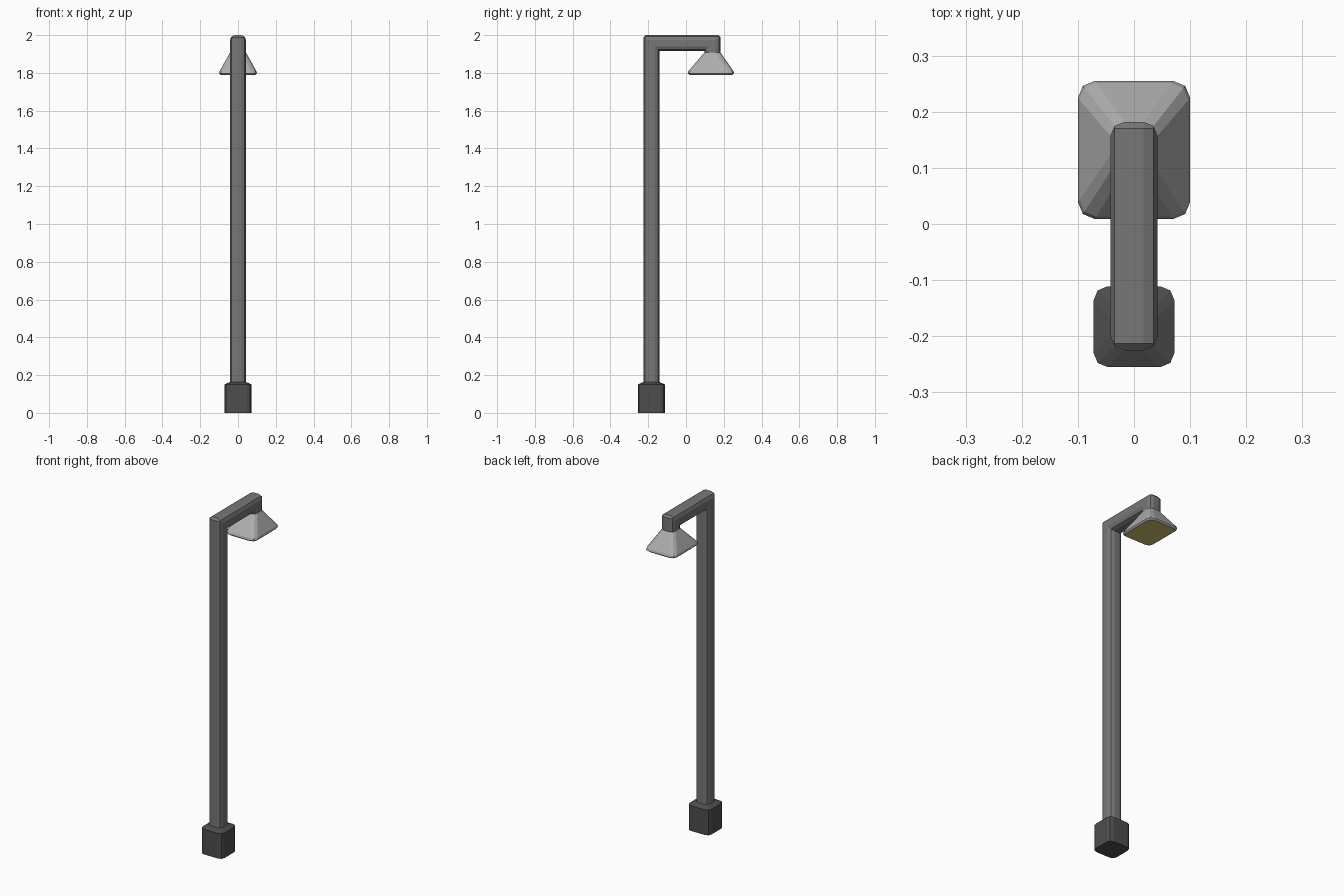
import bpy
import bmesh
import math
from mathutils import Vector

cube = bpy.data.objects.get("Cube")
if cube:
    bpy.data.objects.remove(cube, do_unlink=True)


def material(name, color):
    m = bpy.data.materials.new(name)
    m.use_nodes = True
    m.diffuse_color = (*color, 1)
    m.node_tree.nodes["Principled BSDF"].inputs["Base Color"].default_value = (*color, 1)
    return m


POLE = material("pole grey", (0.185, 0.185, 0.185))
BASE = material("dark base grey", (0.075, 0.075, 0.075))
SHADE = material("light shade grey", (0.42, 0.42, 0.42))
GLOW = material("lamp yellow", (0.6, 0.54, 0.16))


def rounded_rect(hx, hy, r):
    """Rectangle outline whose corners are cut with two facets."""
    pts = []
    for i, (sx, sy) in enumerate([(1, 1), (-1, 1), (-1, -1), (1, -1)]):
        for k in range(3):
            a = math.radians(90 * i + 45 * k)
            pts.append((sx * (hx - r) + r * math.cos(a), sy * (hy - r) + r * math.sin(a)))
    return pts


def flat_ring(z, cy, hx, hy, r):
    return [Vector((x, cy + y, z)) for x, y in rounded_rect(hx, hy, r)]


def loft(name, rings, mats, start_mat=0):
    """Skin the rings and cap both ends; the first cap may use its own material."""
    bm = bmesh.new()
    loops = [[bm.verts.new(p) for p in ring] for ring in rings]
    n = len(loops[0])
    for a, b in zip(loops, loops[1:]):
        for i in range(n):
            j = (i + 1) % n
            bm.faces.new((a[i], a[j], b[j], b[i]))
    bm.faces.new(loops[0][::-1]).material_index = start_mat
    bm.faces.new(loops[-1])
    bmesh.ops.remove_doubles(bm, verts=bm.verts, dist=0.0002)
    bmesh.ops.recalc_face_normals(bm, faces=bm.faces)
    mesh = bpy.data.meshes.new(name)
    bm.to_mesh(mesh)
    bm.free()
    for m in mats:
        mesh.materials.append(m)
    obj = bpy.data.objects.new(name, mesh)
    bpy.context.collection.objects.link(obj)
    return obj


HALF, ROUND = 0.042, 0.025
POLE_Y, NUB_Y, ARM_Z = -0.183, 0.14, 1.958
CUT = 0.03  # outer side of each elbow is cut off beyond this offset

# Base block with sloping shoulders
loft("base", [flat_ring(0, POLE_Y, 0.072, 0.072, ROUND),
              flat_ring(0.15, POLE_Y, 0.072, 0.072, ROUND),
              flat_ring(0.164, POLE_Y, HALF, HALF, ROUND)], [BASE])

# Pole, arm and drop as one bent tube with mitred elbows
section = rounded_rect(HALF, HALF, ROUND)
tube = [
    [Vector((v, POLE_Y - u, 0.16)) for v, u in section],
    [Vector((v, POLE_Y - u, ARM_Z + min(u, CUT))) for v, u in section],
    [Vector((v, POLE_Y - min(u, CUT), ARM_Z + u)) for v, u in section],
    [Vector((v, NUB_Y + min(u, CUT), ARM_Z + u)) for v, u in section],
    [Vector((v, NUB_Y + u, ARM_Z + min(u, CUT))) for v, u in section],
    [Vector((v, NUB_Y + u, 1.905)) for v, u in section],
]
loft("pole_and_arm", tube, [POLE])

# Flared lamp shade with a glowing underside
loft("lamp_shade", [flat_ring(1.79, 0.132, 0.092, 0.114, 0.027),
                    flat_ring(1.798, 0.132, 0.1, 0.123, 0.03),
                    flat_ring(1.81, 0.132, 0.097, 0.119, 0.03),
                    flat_ring(1.908, NUB_Y, HALF, HALF, ROUND)],
     [SHADE, GLOW], start_mat=1)
